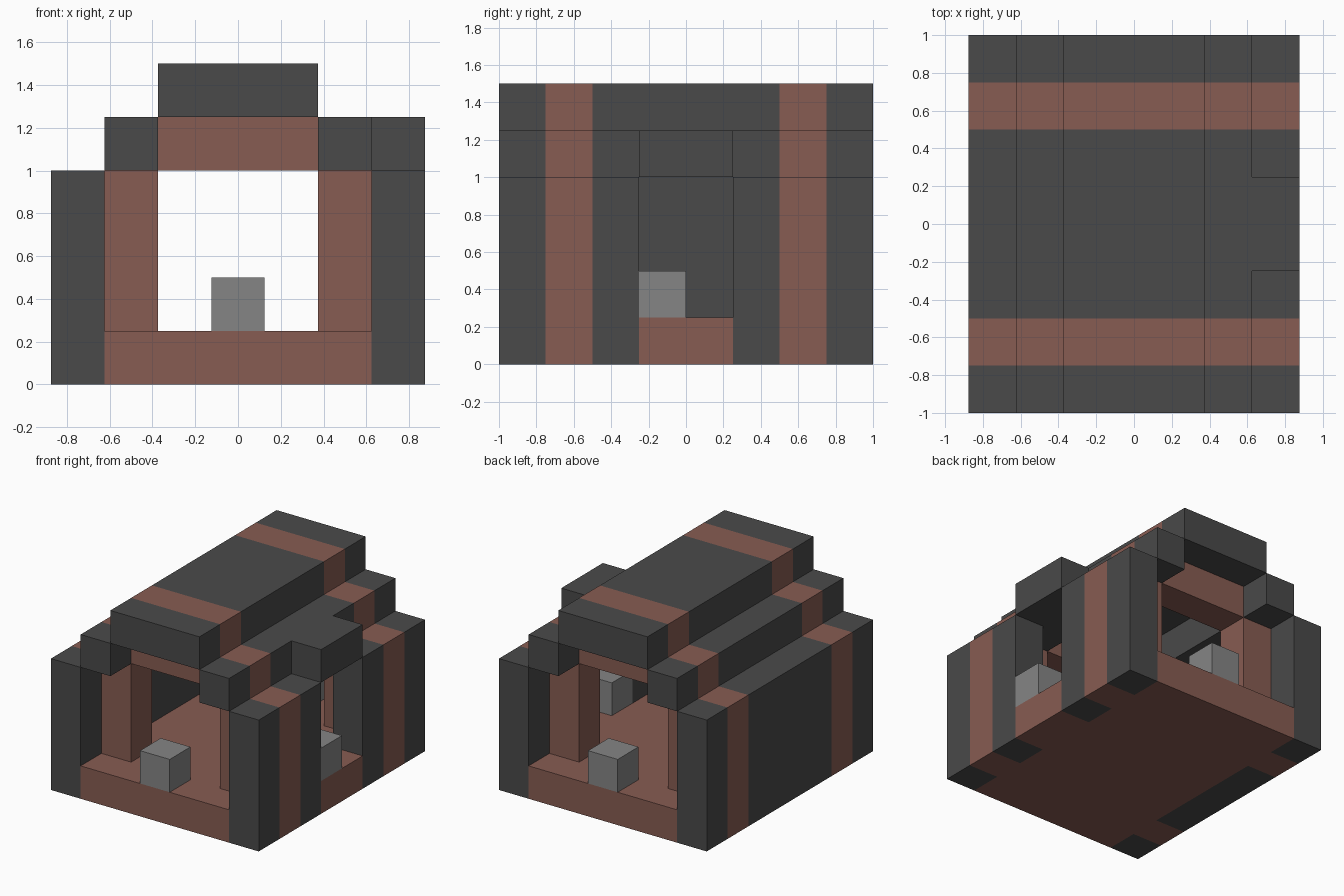
import bpy
import bmesh

cube = bpy.data.objects.get("Cube")
if cube:
    bpy.data.objects.remove(cube, do_unlink=True)

U = 0.25  # building block size


def material(name, rgb):
    m = bpy.data.materials.new(name)
    m.use_nodes = True
    m.diffuse_color = (*rgb, 1)
    bsdf = m.node_tree.nodes["Principled BSDF"]
    bsdf.inputs["Base Color"].default_value = (*rgb, 1)
    bsdf.inputs["Roughness"].default_value = 0.9
    return m


STONE = material("dark grey stone", (0.068, 0.068, 0.068))
BRICK = material("red brown brick", (0.242, 0.107, 0.085))
LIGHT = material("light grey", (0.235, 0.235, 0.235))


def extrude(name, profile, y0, y1, mat):
    """Extrude an x-z outline, given in blocks, from y0 to y1."""
    bm = bmesh.new()
    face = bm.faces.new([bm.verts.new((x * U, y0 * U, z * U)) for x, z in profile])
    moved = bmesh.ops.extrude_face_region(bm, geom=[face])["geom"]
    verts = [g for g in moved if isinstance(g, bmesh.types.BMVert)]
    bmesh.ops.translate(bm, verts=verts, vec=(0, (y1 - y0) * U, 0))
    bmesh.ops.recalc_face_normals(bm, faces=bm.faces)
    mesh = bpy.data.meshes.new(name)
    bm.to_mesh(mesh)
    bm.free()
    mesh.materials.append(mat)
    obj = bpy.data.objects.new(name, mesh)
    bpy.context.collection.objects.link(obj)
    return obj


def box(name, x0, x1, y0, y1, z0, z1, mat):
    return extrude(name, [(x0, z0), (x1, z0), (x1, z1), (x0, z1)], y0, y1, mat)


# Floor slab and door sill
box("floor", -2.5, 2.5, -4, 4, 0, 1, BRICK)
box("door_sill", 2.5, 3.5, -1, 1, 0, 1, BRICK)

# Stone roof and side walls, with the doorway gap in the left wall
for part, y0, y1 in (("front", -4, -3), ("middle", -2, 2), ("back", 3, 4)):
    box(part + "_ridge", -1.5, 1.5, y0, y1, 5, 6, STONE)
    for side, s in (("left", 1), ("right", -1)):
        a, b = sorted((s * 1.5, s * 2.5))
        box(f"{part}_{side}_eave", a, b, y0, y1, 4, 5, STONE)
        a, b = sorted((s * 2.5, s * 3.5))
        spans = [(y0, y1)]
        if part == "middle" and side == "left":
            spans = [(y0, -1), (1, y1)]
        for w0, w1 in spans:
            box(f"{part}_{side}_wall", a, b, w0, w1, 0, 4, STONE)

# Hood over the doorway
box("door_hood", 2.5, 3.5, -1, 1, 4, 5, STONE)

# Brick arch ribs, standing on the floor and reaching through the roof
outer = [(1.5, 1), (2.5, 1), (2.5, 0), (3.5, 0), (3.5, 4), (2.5, 4), (2.5, 5), (1.5, 5), (1.5, 6)]
half = [(1.5, 4)] + outer
arch = half + [(-x, z) for x, z in reversed(half)]
extrude("front_arch", arch, -3, -2, BRICK)
extrude("back_arch", arch, 2, 3, BRICK)

# Light blocks set in each opening
box("front_block", -0.5, 0.5, -4, -3, 1, 2, LIGHT)
box("back_block", -0.5, 0.5, 3, 4, 1, 2, LIGHT)
box("door_block", 2.5, 3.5, -1, 0, 1, 2, LIGHT)
